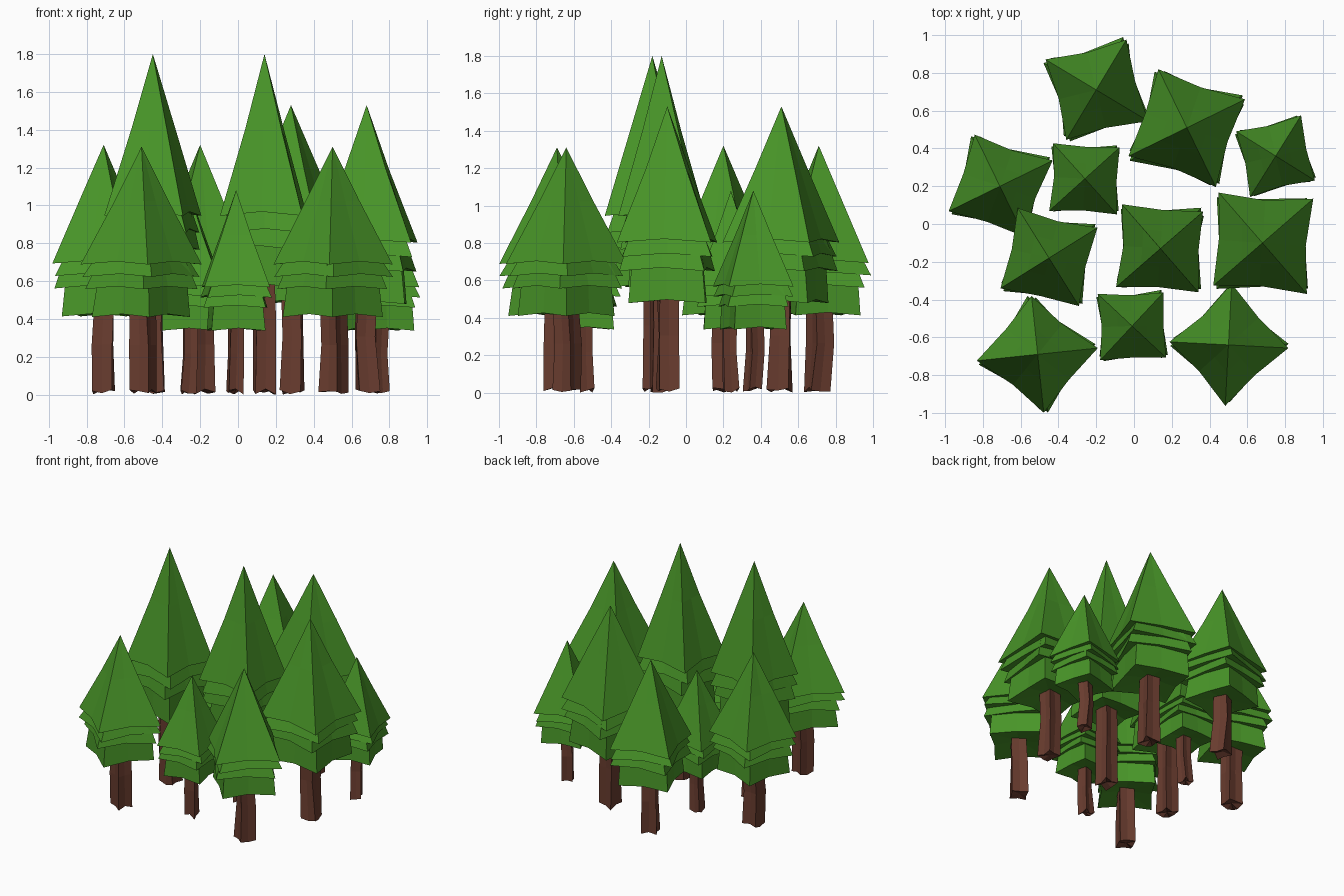
import bpy, bmesh, math, random

if "Cube" in bpy.data.objects:
    bpy.data.objects.remove(bpy.data.objects["Cube"])

random.seed(4)


def material(name, color):
    m = bpy.data.materials.new(name)
    m.diffuse_color = color
    m.use_nodes = True
    m.node_tree.nodes["Principled BSDF"].inputs["Base Color"].default_value = m.diffuse_color
    return m


GREEN = material("needles", (0.065, 0.30, 0.021, 1))
BROWN = material("bark", (0.14, 0.045, 0.028, 1))


def star_ring(bm, x, y, z, r, inner, angle, wobble=0.0, lift=0.0):
    """Eight points: four corners and four pulled-in side midpoints."""
    ring = []
    for k in range(8):
        a = angle + k * math.pi / 4
        rad = (r if k % 2 == 0 else r * inner) * (1 + random.uniform(-wobble, wobble))
        h = z + (lift if k % 2 else 0)
        ring.append(bm.verts.new((x + rad * math.cos(a), y + rad * math.sin(a), h)))
    return ring


def bridge(bm, low, high):
    for k in range(8):
        n = (k + 1) % 8
        bm.faces.new((low[k], low[n], high[n], high[k]))


def fan(bm, ring, tip):
    v = bm.verts.new(tip)
    for k in range(8):
        bm.faces.new((ring[k], ring[(k + 1) % 8], v))


def finish(bm, name, mat):
    bmesh.ops.recalc_face_normals(bm, faces=bm.faces)
    me = bpy.data.meshes.new(name)
    bm.to_mesh(me)
    bm.free()
    me.materials.append(mat)
    bpy.context.collection.objects.link(bpy.data.objects.new(name, me))


# tiers: rim height, rim radius, upper height, upper radius, twist in degrees
# (heights are fractions of the tree height, radii fractions of the crown radius)
TIERS = [(0.525, 1.00, 0.78, 0.45, 0),
         (0.475, 0.98, 0.58, 0.72, 4),
         (0.425, 0.93, 0.54, 0.72, -4),
         (0.313, 0.82, 0.45, 0.76, 3)]


def crown(name, x, y, h, r, angle):
    bm = bmesh.new()
    for i, (z, rim, z2, r2, twist) in enumerate(TIERS):
        a = math.radians(angle + twist)
        low = star_ring(bm, x, y, z * h, rim * r, 0.66, a, 0.025, 0.012 * h)
        high = star_ring(bm, x, y, z2 * h, r2 * r, 0.69, a, 0.03)
        bridge(bm, low, high)
        fan(bm, high, (x, y, h if i == 0 else z2 * h + 0.02))
        fan(bm, low, (x, y, z * h + 0.03 * h))
    finish(bm, name, GREEN)


def trunk(name, x, y, h, r, angle):
    bm = bmesh.new()
    rings = []
    for z, f in ((0.02, 1.0), (0.2 * h, 0.92), (0.42 * h, 0.9)):
        dx, dy = random.uniform(-0.01, 0.01), random.uniform(-0.01, 0.01)
        twist = math.radians(angle + random.uniform(-6, 6))
        rings.append(star_ring(bm, x + dx, y + dy, z, r * f, 0.62, twist, 0.08))
    for v in rings[0]:
        v.co.z += random.uniform(-0.02, 0.01)
    bridge(bm, rings[0], rings[1])
    bridge(bm, rings[1], rings[2])
    fan(bm, rings[0], (x, y, 0.03))
    fan(bm, rings[2], (x, y, 0.42 * h))
    finish(bm, name, BROWN)


# trees: x, y, height, crown radius, rotation
TREES = [(-0.20, 0.71, 1.32, 0.315, 59),
         (0.28, 0.51, 1.53, 0.35, 26),
         (0.75, 0.36, 1.08, 0.25, 58),
         (-0.71, 0.20, 1.32, 0.305, 26),
         (-0.26, 0.24, 1.08, 0.25, 42),
         (-0.45, -0.18, 1.80, 0.305, 32),
         (0.14, -0.13, 1.80, 0.305, 41),
         (0.68, -0.10, 1.53, 0.35, 41),
         (-0.51, -0.69, 1.31, 0.318, 6),
         (-0.01, -0.54, 1.08, 0.248, 47),
         (0.50, -0.64, 1.31, 0.318, -3)]

for n, (x, y, h, r, ang) in enumerate(TREES, 1):
    crown(f"crown_{n}", x, y, h, r, ang)
    trunk(f"trunk_{n}", x, y, h, 0.055 if h < 1.2 else 0.08, ang + 12)
